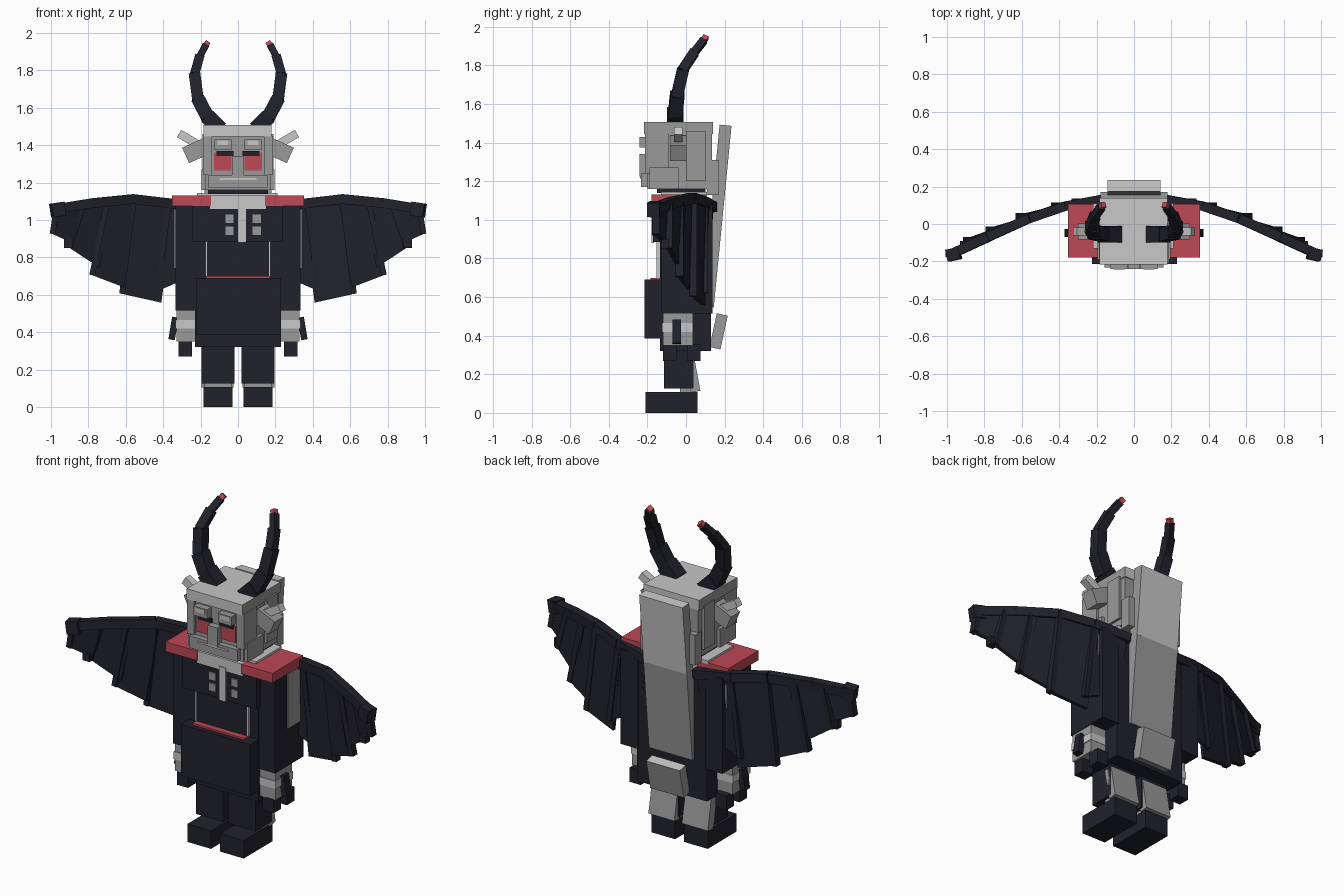
import bpy, bmesh
from mathutils import Vector

cube = bpy.data.objects.get("Cube")
if cube:
    bpy.data.objects.remove(cube, do_unlink=True)


def material(name, rgb):
    m = bpy.data.materials.new(name)
    m.use_nodes = True
    m.diffuse_color = (*rgb, 1)
    m.node_tree.nodes["Principled BSDF"].inputs["Base Color"].default_value = (*rgb, 1)
    return m


NAVY = material("dark_navy", (0.0150, 0.0155, 0.025))
LIGHT = material("light_grey", (0.57, 0.57, 0.57))
MID = material("mid_grey", (0.32, 0.32, 0.32))
RED = material("muted_red", (0.51, 0.065, 0.09))


def prism(name, near, far, mat, second=None, rule=None):
    """Solid between two matching quads; faces meeting the rule get the second material."""
    bm = bmesh.new()
    a = [bm.verts.new(p) for p in near]
    b = [bm.verts.new(p) for p in far]
    bm.faces.new(a)
    bm.faces.new(b[::-1])
    for i in range(4):
        j = (i + 1) % 4
        bm.faces.new((a[i], b[i], b[j], a[j]))
    bmesh.ops.recalc_face_normals(bm, faces=bm.faces)
    if rule:
        for f in bm.faces:
            f.material_index = int(rule(f))
    me = bpy.data.meshes.new(name)
    bm.to_mesh(me)
    bm.free()
    me.materials.append(mat)
    if second:
        me.materials.append(second)
    ob = bpy.data.objects.new(name, me)
    bpy.context.collection.objects.link(ob)
    return ob


def box(name, x, y, z, mat, **kw):
    ring = [(x[0], y[0]), (x[1], y[0]), (x[1], y[1]), (x[0], y[1])]
    return prism(name, [(*p, z[0]) for p in ring], [(*p, z[1]) for p in ring], mat, **kw)


def beam(name, p, q, w, d, mat, **kw):
    """Box running from p to q; w is its width across, d its depth."""
    p, q = Vector(p), Vector(q)
    along = (q - p).normalized()
    back = Vector((0, 1, 0))
    back = (back - along * back.dot(along)).normalized()
    side = along.cross(back)
    ring = [side * (i * w / 2) + back * (j * d / 2) for i, j in ((-1, -1), (1, -1), (1, 1), (-1, 1))]
    return prism(name, [p + r for r in ring], [q + r for r in ring], mat, **kw)


SIDES = (("left", 1), ("right", -1))


def pair(name, x, y, z, mat, **kw):
    for label, s in SIDES:
        box(f"{label}_{name}", (s * x[0], s * x[1]), y, z, mat, **kw)


def beam_pair(name, p, q, w, d, mat, **kw):
    for label, s in SIDES:
        beam(f"{label}_{name}", (s * p[0], *p[1:]), (s * q[0], *q[1:]), w, d, mat, **kw)


# Legs and feet
pair("foot", (.03, .185), (-.21, .06), (0, .107), NAVY)
pair("ankle", (.035, .18), (-.03, .05), (.1, .14), MID)
pair("leg", (.018, .195), (-.115, .04), (.127, .4), NAVY)
beam_pair("calf_guard", (.11, .05, .11), (.11, .015, .30), .17, .05, MID)

# Body and robe
box("torso", (-.23, .23), (-.135, .13), (.32, 1.07), NAVY)
box("belly_panel", (-.165, .165), (-.15, -.13), (.69, .9), NAVY)
pair("belly_trim", (.165, .175), (-.152, -.13), (.70, .89), LIGHT)
box("belt", (-.17, .17), (-.185, -.13), (.685, .7), RED)
box("skirt_front", (-.225, .23), (-.215, -.13), (.385, .69), NAVY)
box("chest_plate", (-.245, .24), (-.17, -.13), (.885, 1.075), NAVY)
box("front_strip", (0, .042), (-.178, -.165), (.88, 1.08), LIGHT)
for bx in (-.046, .1):
    for bz in (1.007, .942):
        box("button", (bx - .022, bx + .022), (-.178, -.169), (bz - .023, bz + .023), MID)
box("collar", (-.15, .15), (-.172, .1), (1.06, 1.13), LIGHT)
box("collar_rim", (-.22, .21), (-.13, .11), (1.125, 1.145), LIGHT)
box("neck", (-.16, .16), (-.15, .1), (1.14, 1.165), NAVY)
pair("shoulder_pad", (.145, .352), (-.178, .106), (1.075, 1.132), RED)

# Arms and hands
pair("sleeve", (.22, .335), (-.13, .137), (.515, 1.078), NAVY)
pair("sleeve_panel", (.335, .343), (-.02, .11), (.74, 1.06), MID)
pair("hand", (.215, .33), (-.12, .035), (.35, .52), MID,
     second=LIGHT, rule=lambda f: f.calc_center_median().z > .5)
pair("cuff", (.22, .335), (-.125, .037), (.42, .465), LIGHT)
beam_pair("thumb", (.355, -.048, .36), (.335, -.048, .48), .035, .045, NAVY)
for y in ((-.12, -.05), (.005, .075)):
    pair("finger", (.245, .318), y, (.27, .355), NAVY)

# Head
box("head", (-.175, .175), (-.2, .135), (1.16, 1.47), MID)
box("head_cap", (-.185, .18), (-.217, .14), (1.445, 1.507), LIGHT,
    second=MID, rule=lambda f: abs(f.normal.x) > .5)
box("nape_hair", (-.18, .18), (.11, .172), (1.13, 1.31), MID)
pair("temple_hair", (.14, .187), (-.212, -.09), (1.24, 1.45), MID)
pair("side_hair", (.17, .19), (.0, .1), (1.2, 1.46), MID)
pair("jaw", (.15, .195), (-.19, -.04), (1.16, 1.27), MID)
box("beard", (-.158, .158), (-.232, -.19), (1.17, 1.24), MID)
box("mouth", (-.1, .1), (-.238, -.231), (1.215, 1.225), LIGHT)
box("nose", (-.032, .032), (-.24, -.19), (1.225, 1.34), MID)
pair("brow", (.035, .125), (-.24, -.19), (1.375, 1.43), MID)
pair("brow_top", (.05, .11), (-.242, -.2), (1.4, 1.425), LIGHT)
pair("face_mark", (.035, .128), (-.208, -.199), (1.265, 1.36), RED)
pair("eye", (.025, .115), (-.212, -.203), (1.342, 1.37), NAVY)

# Ears
beam_pair("ear_base", (.17, -.04, 1.395), (.28, -.04, 1.345), .09, .085, MID)
beam_pair("ear_tip", (.2, -.04, 1.395), (.315, -.04, 1.462), .045, .045, LIGHT)

# Horns
horn = [(.1, -.055, 1.49), (.165, -.055, 1.555), (.215, -.045, 1.65), (.232, -.015, 1.78),
        (.207, .045, 1.87), (.175, .092, 1.93)]
for i, (a, b) in enumerate(zip(horn, horn[1:])):
    w = .086 - i * .012
    a = Vector(a) - (Vector(b) - Vector(a)) * .08
    beam_pair("horn_segment", a, b, w, w, NAVY)
beam_pair("horn_tip", horn[-1], (.163, .104, 1.948), .03, .03, RED)

# Long tail of hair down the back
upper = ((0, .205, 1.49), (0, .165, 1.08), (0, .113, .55))
beam("hair_tail_top", upper[0], upper[1], .285, .062, MID,
     second=LIGHT, rule=lambda f: f.normal.y > .5 or f.normal.z > .8)
beam("hair_tail_bottom", upper[1], upper[2], .285, .062, MID)
beam("hair_tail_end", (0, .188, .51), (0, .15, .335), .22, .058, MID,
     second=LIGHT, rule=lambda f: f.normal.z > .8)

# Wings: arm bones along the top edge, overlapping feathers below
bone = [(.15, .135, 1.065), (.37, .095, 1.09), (.56, .03, 1.112), (.78, -.07, 1.09), (.965, -.155, 1.06)]


def on_bone(x):
    for a, b in zip(bone, bone[1:]):
        if x <= b[0] or b is bone[-1]:
            return Vector(a).lerp(Vector(b), (x - a[0]) / (b[0] - a[0]))


# Each feather: top inner x, top outer x, bottom outer (x, z), bottom inner (x, z)
feathers = [(.17, .37, (.43, .62), (.2, .72)),
            (.34, .56, (.62, .605), (.41, .558)),
            (.54, .70, (.78, .705), (.61, .64)),
            (.67, .84, (.90, .85), (.74, .745)),
            (.81, .97, (.992, .925), (.88, .875))]

for label, s in SIDES:
    for a, b in zip(bone, bone[1:]):
        beam(f"{label}_wing_bone", (s * a[0], *a[1:]), (s * b[0], *b[1:]), .052, .05, NAVY)
    tip = Vector((s * .97, -.155, 1.06))
    beam(f"{label}_wing_tip", tip - Vector((s * .04, 0, 0)), tip + Vector((s * .028, -.015, -.01)), .075, .065, NAVY)
    for i, (ti, to, bo, bi) in enumerate(feathers):
        shift = Vector((0, .008 * (i % 2), 0))
        inner, outer = on_bone(ti) + shift, on_bone(to) + shift
        corners = [inner, outer, Vector((bo[0], outer.y, bo[1])), Vector((bi[0], inner.y - .02, bi[1]))]
        corners = [Vector((s * c.x, c.y, c.z)) for c in corners]
        half = Vector((0, .011, 0))
        prism(f"{label}_feather", [c - half for c in corners], [c + half for c in corners], NAVY)
        # Rib along the outer edge of the feather
        beam(f"{label}_feather_rib", corners[1], corners[2], .03, .04, NAVY)
    # Small claw below the wing tip
    box(f"{label}_wing_claw", (s * .885, s * .93), (-.13, -.09), (.85, .9), NAVY)
